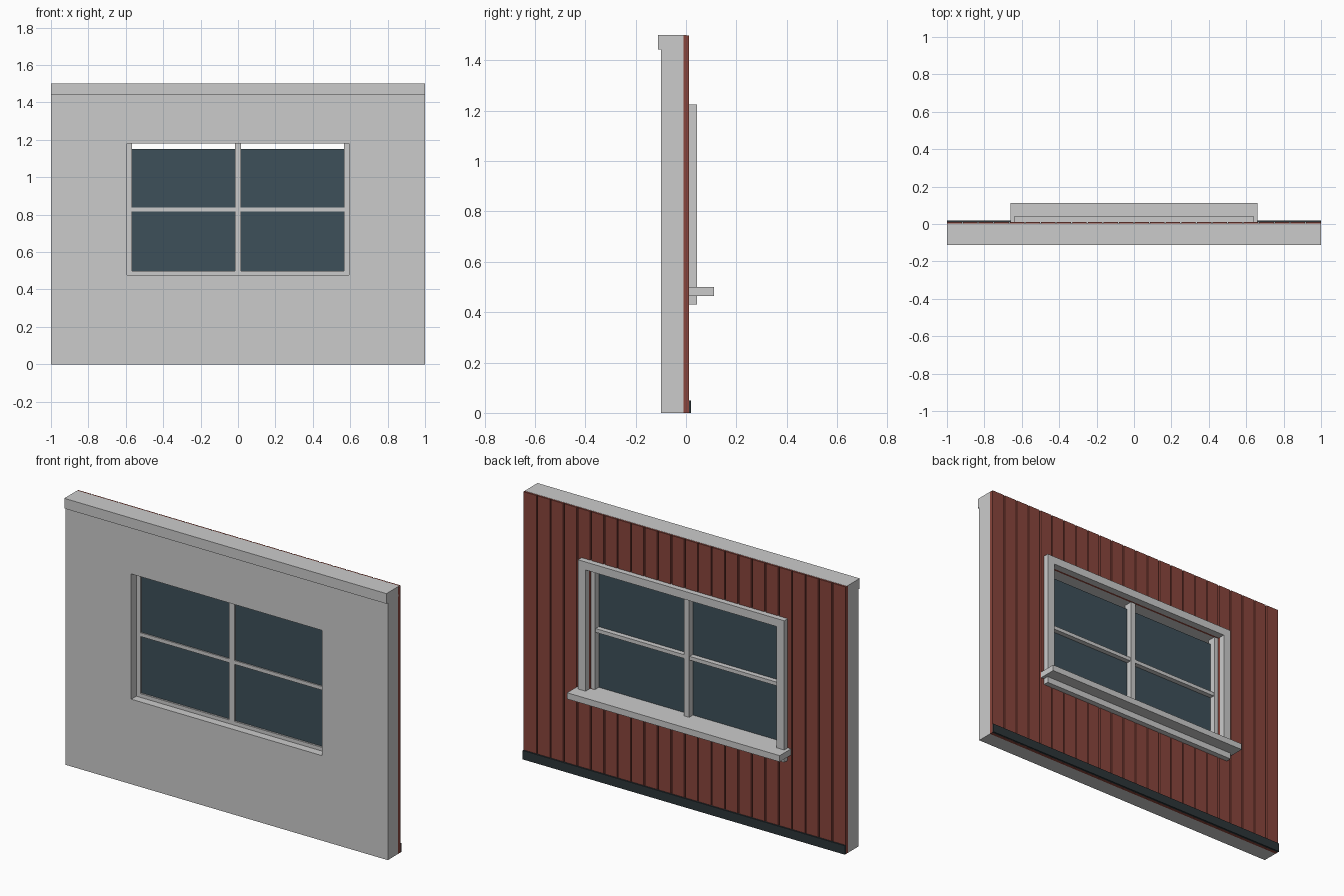
import bpy, bmesh

if "Cube" in bpy.data.objects:
    bpy.data.objects.remove(bpy.data.objects["Cube"])


def colour(name, rgb):
    m = bpy.data.materials.new(name)
    m.diffuse_color = (*rgb, 1)
    m.use_nodes = True
    m.node_tree.nodes["Principled BSDF"].inputs["Base Color"].default_value = m.diffuse_color
    return m


RED = colour("red_paint", (0.25, 0.06, 0.045))
GLASS = colour("dark_glass", (0.048, 0.08, 0.10))
DARK = colour("dark_base", (0.025, 0.035, 0.04))


def prism(name, pts, z0, z1, mat=None):
    """Extrude an xy outline from z0 up to z1."""
    bm = bmesh.new()
    face = bm.faces.new([bm.verts.new((x, y, z0)) for x, y in pts])
    top = bmesh.ops.extrude_face_region(bm, geom=[face])["geom"]
    bmesh.ops.translate(bm, vec=(0, 0, z1 - z0),
                        verts=[v for v in top if isinstance(v, bmesh.types.BMVert)])
    bmesh.ops.recalc_face_normals(bm, faces=bm.faces)
    me = bpy.data.meshes.new(name)
    bm.to_mesh(me)
    bm.free()
    ob = bpy.data.objects.new(name, me)
    bpy.context.collection.objects.link(ob)
    if mat:
        me.materials.append(mat)
    return ob


def box(name, x0, x1, y0, y1, z0, z1, mat=None):
    return prism(name, [(x0, y0), (x1, y0), (x1, y1), (x0, y1)], z0, z1, mat)


def cut(ob, cutter):
    m = ob.modifiers.new("opening", 'BOOLEAN')
    m.operation, m.solver, m.object = 'DIFFERENCE', 'EXACT', cutter


W, ZB, ZT = 0.593, 0.477, 1.18  # opening half width, bottom, top

# Wall with window opening
wall_cutter = box("wall_cutter", -W, W, -0.3, 0.3, ZB, ZT)
siding_cutter = box("siding_cutter", -W, W, -0.3, 0.3, 0.497, ZT)
for c in (wall_cutter, siding_cutter):
    c.hide_render = True
    c.hide_set(True)
wall = box("wall", -1, 1, -0.1, -0.01, 0, 1.47)
cut(wall, wall_cutter)

# Plank siding: one outline with narrow grooves
n, g = 24, 0.004
outline = [(1, -0.01), (-1, -0.01), (-1, 0.012)]
for i in range(1, n):
    x = -1 + 2 * i / n
    outline += [(x - g, 0.012), (x - g * 0.5, 0.003), (x + g * 0.5, 0.003), (x + g, 0.012)]
outline.append((1, 0.012))
siding = prism("plank_siding", outline, 0, 1.499, RED)
cut(siding, siding_cutter)

# Top cap and base strip
box("top_cap", -1, 1, -0.112, 0.002, 1.443, 1.5)
box("base_strip", -1, 1, 0.008, 0.02, 0, 0.05, DARK)

# Outer casing, sill and apron
for s, side in ((-1, "left"), (1, "right")):
    a, b = sorted((s * W, s * 0.64))
    box(f"casing_{side}", a, b, 0.003, 0.043, 0.5, ZT)
    a, b = sorted((s * W, s * 0.568))
    box(f"frame_stile_{side}", a, b, -0.055, -0.005, ZB, ZT)
box("casing_top", -0.64, 0.64, 0.003, 0.043, ZT, 1.225)
box("sill", -0.66, 0.66, 0.003, 0.112, 0.465, 0.5)
box("apron", -0.64, 0.64, 0.003, 0.043, 0.43, 0.465)

# Window bars and glass (open gap above the glass)
box("frame_bottom_rail", -0.568, 0.568, -0.055, 0.003, ZB, 0.498)
box("mullion", -0.016, 0.016, -0.055, -0.005, ZB, ZT)
box("muntin", -0.568, 0.568, -0.052, -0.01, 0.817, 0.838)
box("glass", -0.568, 0.568, -0.045, -0.038, 0.497, 1.15, GLASS)
